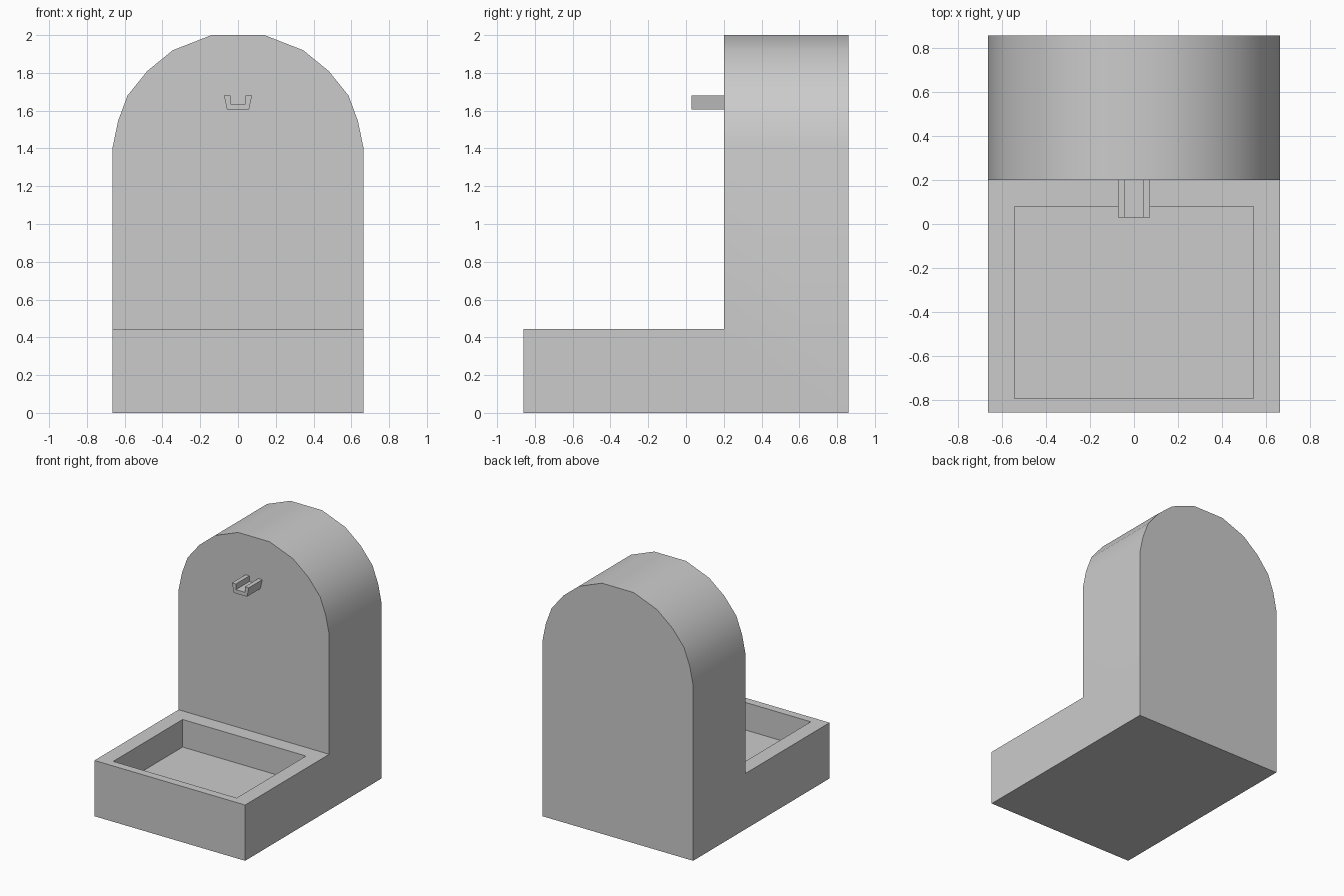
import bpy, bmesh, math
from mathutils import Vector

if "Cube" in bpy.data.objects:
    bpy.data.objects.remove(bpy.data.objects["Cube"], do_unlink=True)

stone = bpy.data.materials.new("stone_grey")
stone.use_nodes = True
GREY = (0.6, 0.6, 0.6, 1)
stone.diffuse_color = GREY
stone.node_tree.nodes["Principled BSDF"].inputs["Base Color"].default_value = GREY


def prism(half, y0, y1):
    """Mirror a half outline across x = 0 and extrude it from y0 to y1."""
    outline = half + [(-x, z) for x, z in reversed(half)]
    bm = bmesh.new()
    front = bm.faces.new([bm.verts.new((x, y0, z)) for x, z in outline])
    bm.normal_update()
    back = bmesh.ops.extrude_face_region(bm, geom=[front], use_keep_orig=True)
    verts = [g for g in back["geom"] if isinstance(g, bmesh.types.BMVert)]
    bmesh.ops.translate(bm, verts=verts, vec=(0, y1 - y0, 0))
    bmesh.ops.recalc_face_normals(bm, faces=bm.faces)
    return bm


def pull(bm, face, offset):
    """Extrude one face by an offset."""
    new = bmesh.ops.extrude_face_region(bm, geom=[face])["geom"]
    bmesh.ops.translate(bm, vec=offset, verts=[g for g in new if isinstance(g, bmesh.types.BMVert)])
    bmesh.ops.delete(bm, geom=[face], context='FACES_ONLY') if face.is_valid else None
    bm.normal_update()


def pick(bm, point):
    """Face whose centre lies nearest a point."""
    return min(bm.faces, key=lambda f: (f.calc_center_median() - Vector(point)).length)


def finish(bm, name):
    bmesh.ops.dissolve_limit(bm, angle_limit=0.01, verts=bm.verts, edges=bm.edges)
    bmesh.ops.recalc_face_normals(bm, faces=bm.faces)
    mesh = bpy.data.meshes.new(name)
    bm.to_mesh(mesh)
    bm.free()
    mesh.materials.append(stone)
    obj = bpy.data.objects.new(name, mesh)
    bpy.context.collection.objects.link(obj)
    bpy.ops.object.select_all(action='DESELECT')
    obj.select_set(True)
    bpy.context.view_layer.objects.active = obj
    bpy.ops.object.shade_smooth_by_angle(angle=math.radians(30))


# Arched back wall
W, FRONT, WALL, BACK, RIM = 0.665, -0.86, 0.2, 0.86, 0.445
body = prism([(W, 0), (W, RIM), (W, 1.4), (0.635, 1.545), (0.585, 1.68),
              (0.48, 1.81), (0.345, 1.92), (0.14, 2)], WALL, BACK)

# Basin block pulled forward from the lower wall
rim_verts = [v for v in body.verts if abs(v.co.z - RIM) < 0.001 and v.co.y < 0.3]
bmesh.ops.connect_verts(body, verts=rim_verts)
pull(body, pick(body, (0, WALL, RIM / 2)), (0, FRONT - WALL, 0))

# Sunken basin, with a thinner rim at the front
top = pick(body, (0, (FRONT + WALL) / 2, RIM))
bmesh.ops.inset_region(body, faces=[top], thickness=0.12, use_even_offset=True)
for v in top.verts:
    if v.co.y < -0.5:
        v.co.y = -0.795
pull(body, top, (0, 0, -0.22))
finish(body, "fountain_body")

# Open channel spout
spout = prism([(0.058, 1.605), (0.074, 1.68), (0.04, 1.68), (0.04, 1.635)], 0.03, WALL)
finish(spout, "spout")
